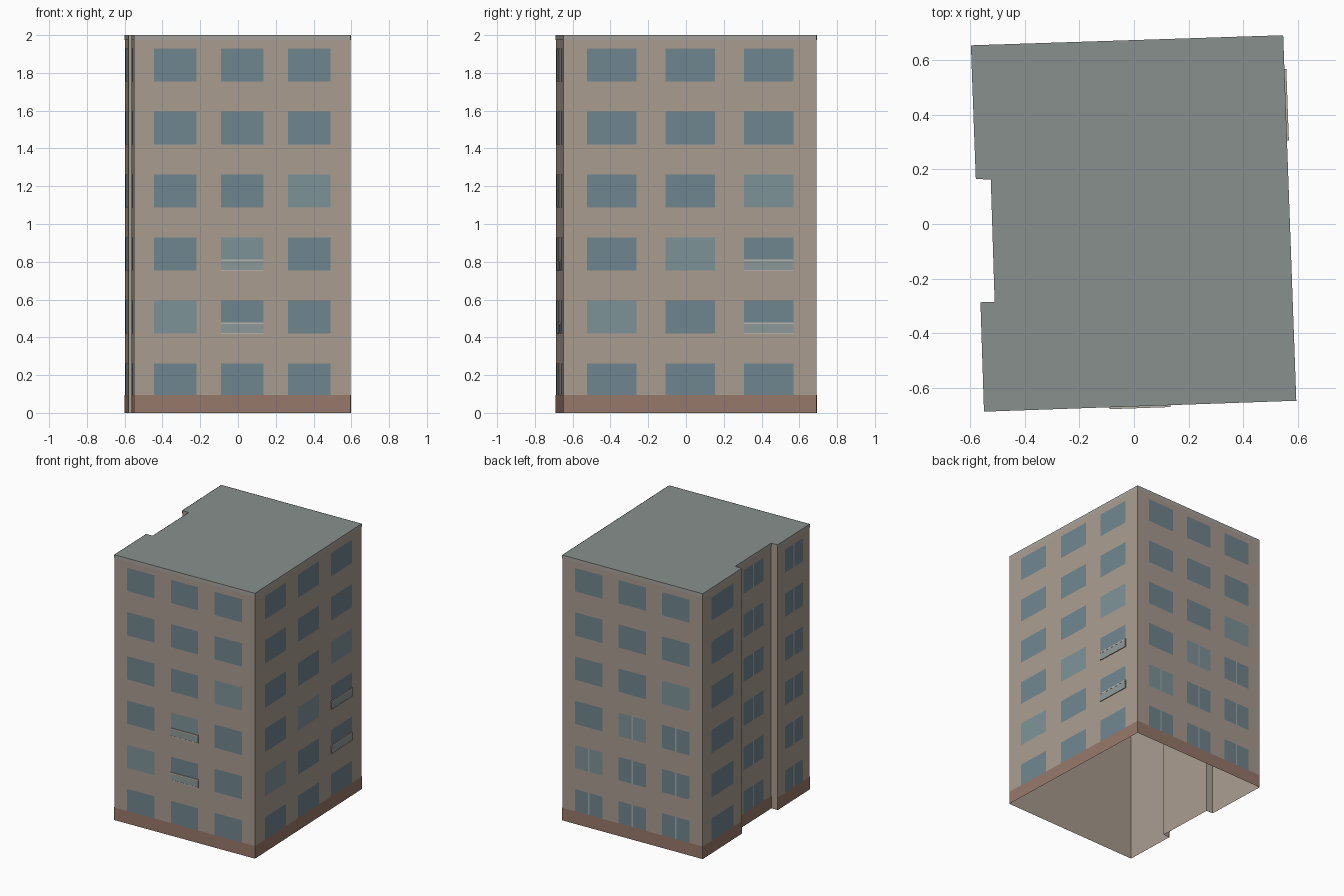
import bpy, bmesh
from mathutils import Vector

if "Cube" in bpy.data.objects:
    bpy.data.objects.remove(bpy.data.objects["Cube"])

H = 2.0
# Footprint, counter-clockwise from the front left corner, with the left side recess
FOOT = [(-0.55, -0.688), (0.595, -0.648), (0.547, 0.692), (-0.598, 0.655),
        (-0.58, 0.165), (-0.525, 0.163), (-0.511, -0.285), (-0.563, -0.287)]
FRONT, RIGHT, BACK, LEFT_BACK, LEFT_RECESS, LEFT_FRONT = 0, 1, 2, 3, 5, 7
FACADES = [FRONT, RIGHT, BACK, LEFT_BACK, LEFT_RECESS, LEFT_FRONT]


def material(name, rgb):
    m = bpy.data.materials.new(name)
    m.diffuse_color = (*rgb, 1)
    m.use_nodes = True
    m.node_tree.nodes["Principled BSDF"].inputs["Base Color"].default_value = m.diffuse_color
    return m


class Part:
    """Collects faces for one object."""

    def __init__(self, name, rgb):
        self.name, self.rgb, self.bm = name, rgb, bmesh.new()

    def face(self, pts):
        self.bm.faces.new([self.bm.verts.new(p) for p in pts])

    def panel(self, edge, t0, t1, z0, z1, off):
        """Flat rectangle lying just outside one wall."""
        self.face([on_wall(edge, t, z, off) for t, z in
                   ((t0, z0), (t1, z0), (t1, z1), (t0, z1))])

    def box(self, edge, t0, t1, z0, z1, depth):
        """Shallow box standing on one wall."""
        a, b = ([on_wall(edge, t, z, d) for t, z in
                 ((t0, z0), (t1, z0), (t1, z1), (t0, z1))] for d in (0.0, depth))
        self.face(b)
        for i in range(4):
            j = (i + 1) % 4
            self.face([a[i], a[j], b[j], b[i]])

    def finish(self):
        me = bpy.data.meshes.new(self.name)
        self.bm.to_mesh(me)
        self.bm.free()
        me.materials.append(material(self.name, self.rgb))
        bpy.context.collection.objects.link(bpy.data.objects.new(self.name, me))


def on_wall(edge, t, z, off):
    a, b = Vector(FOOT[edge]), Vector(FOOT[(edge + 1) % len(FOOT)])
    d = (b - a).normalized()
    p = a.lerp(b, t) + Vector((d.y, -d.x)) * off
    return (p.x, p.y, z)


walls = Part("walls", (0.40, 0.335, 0.28))
roof = Part("roof", (0.25, 0.28, 0.27))
base = Part("base_band", (0.31, 0.19, 0.145))
cap = Part("roof_trim", (0.38, 0.37, 0.34))
glass = Part("windows", (0.165, 0.24, 0.275))
pale = Part("pale_windows", (0.21, 0.29, 0.315))
mullion = Part("mullions", (0.36, 0.40, 0.40))
balcony = Part("balcony_panels", (0.27, 0.32, 0.32))
rail = Part("balcony_rails", (0.48, 0.45, 0.41))

# Shell: walls open at the bottom, flat roof
for e in range(len(FOOT)):
    walls.panel(e, 0, 1, 0, H, 0)
roof.face([(x, y, H) for x, y in FOOT])

# Bands along the main facades
for e in FACADES:
    base.panel(e, 0, 1, 0, 0.095, 0.002)
    cap.panel(e, 0, 1, 1.975, H, 0.002)

# Windows, six floors on every facade
for e in FACADES:
    wide = e in (FRONT, RIGHT, BACK)
    centres, half = ((0.19, 0.5, 0.81), 0.0975) if wide else ((0.5,), 0.28)
    for row in range(6):
        z0 = 0.087 + 0.3335 * row
        z1 = z0 + 0.175
        z0 = max(z0, 0.095)
        for col, c in enumerate(centres):
            t0, t1 = c - half, c + half
            part = pale if wide and row == col + 1 else glass
            part.panel(e, t0, t1, z0, z1, 0.002)
            # Split panes on the back and the left side
            if (e == BACK and (row < 2 or (row == 2 and col > 0))) \
                    or e in (LEFT_RECESS, LEFT_FRONT):
                w = 0.004 if wide else 0.012
                mullion.panel(e, c - w, c + w, z0, z1, 0.003)
            # Shallow balconies on the front and right
            if row in (1, 2) and (e, col) in ((FRONT, 1), (RIGHT, 2)):
                balcony.box(e, t0, t1, z0, z0 + 0.05, 0.006)
                rail.box(e, t0, t1, z0 + 0.05, z0 + 0.059, 0.007)
                rail.box(e, t0, t1, z0 - 0.004, z0 + 0.002, 0.007)

for p in (walls, roof, base, cap, glass, pale, mullion, balcony, rail):
    p.finish()
